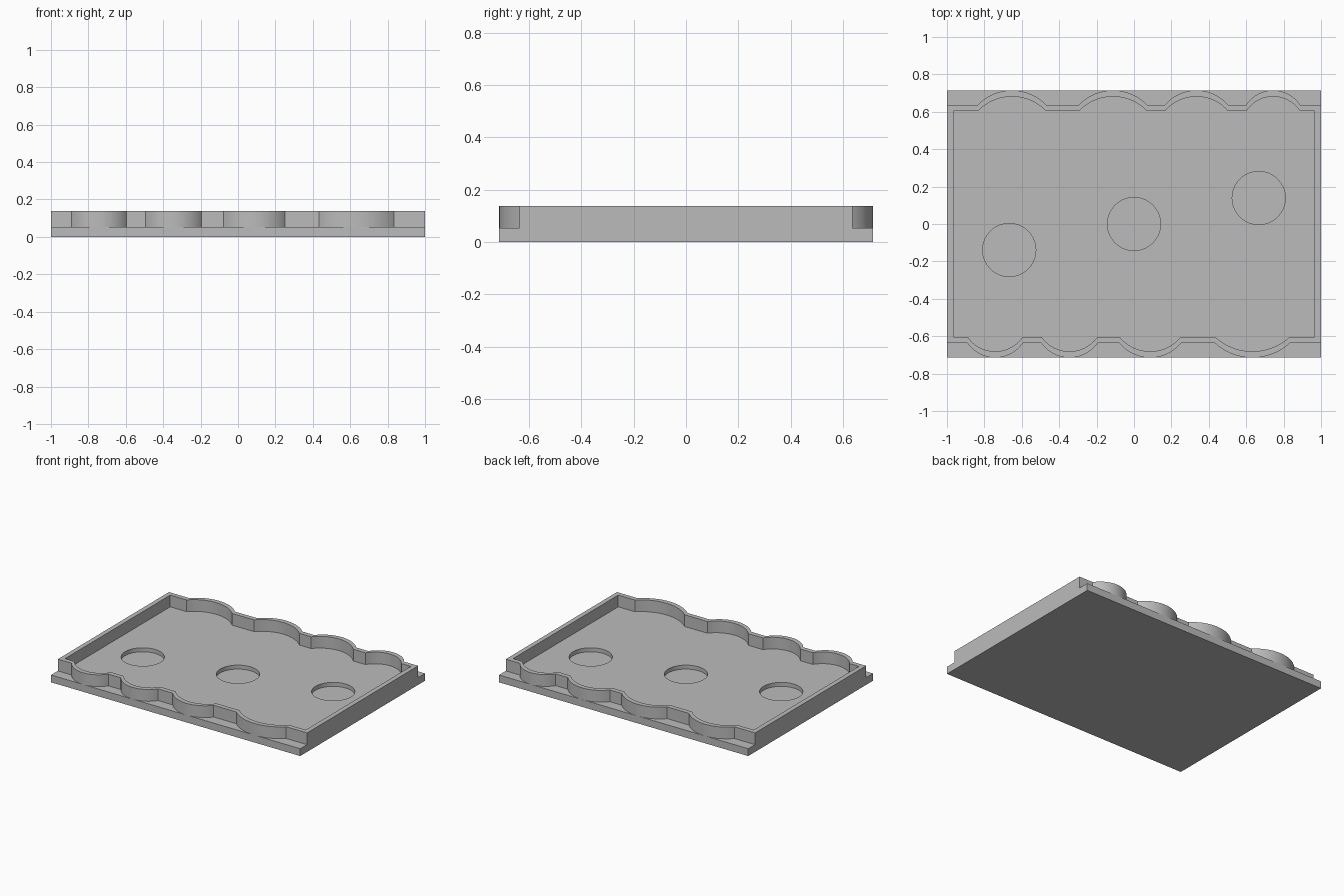
import bpy, bmesh
from math import sin, cos, atan2
from mathutils import Matrix

HALF_X, HALF_Y = 1.0, 0.715
BASE_TOP, WALL_TOP, POCKET_FLOOR = 0.053, 0.138, 0.024
WALL_Y, WALL = 0.637, 0.034
BACK_LOBES = [(-0.835, -0.47), (-0.295, 0.07), (0.165, 0.503), (0.6, 0.888)]
FRONT_LOBES = [(-0.89, -0.595), (-0.495, -0.195), (-0.078, 0.251), (0.433, 0.833)]
POCKETS = [(-0.667, -0.139), (0, 0), (0.667, 0.139)]

cube = bpy.data.objects.get("Cube")
if cube:
    bpy.data.objects.remove(cube, do_unlink=True)

grey = bpy.data.materials.new("plain grey")
grey.use_nodes = True
grey.diffuse_color = (0.5, 0.5, 0.5, 1)
grey.node_tree.nodes["Principled BSDF"].inputs["Base Color"].default_value = (0.5, 0.5, 0.5, 1)


def make_object(name, bm):
    bmesh.ops.recalc_face_normals(bm, faces=bm.faces)
    mesh = bpy.data.meshes.new(name)
    bm.to_mesh(mesh)
    bm.free()
    mesh.materials.append(grey)
    obj = bpy.data.objects.new(name, mesh)
    bpy.context.collection.objects.link(obj)
    return obj


def smooth(obj):
    bpy.ops.object.select_all(action='DESELECT')
    obj.select_set(True)
    bpy.context.view_layer.objects.active = obj
    bpy.ops.object.shade_smooth_by_angle(angle=0.5)


def lobe(x0, x1, steps=24):
    """Circular bulge reaching from the straight wall to the base edge."""
    mid, half, rise = (x0 + x1) / 2, (x1 - x0) / 2, HALF_Y - WALL_Y
    radius = (half * half + rise * rise) / (2 * rise)
    end = atan2(half, radius - rise)
    for i in range(steps + 1):
        a = end * (2 * i / steps - 1)
        yield mid + radius * sin(a), HALF_Y - radius + radius * cos(a)


def outline(half_x, inset):
    """Closed wall outline; the inner one has the lobes moved inward."""
    def side(lobes):
        points = [(-half_x, WALL_Y - inset)]
        for x0, x1 in lobes:
            points += [(x, y - inset) for x, y in lobe(x0, x1)]
        return points + [(half_x, WALL_Y - inset)]
    front = [(x, -y) for x, y in side(FRONT_LOBES)]
    return front + side(BACK_LOBES)[::-1]


# Base plate with three round blind pockets
bm = bmesh.new()
bmesh.ops.create_cube(bm, size=1, matrix=Matrix.Translation((0, 0, BASE_TOP / 2))
                      @ Matrix.Diagonal((2 * HALF_X, 2 * HALF_Y, BASE_TOP, 1)))
base = make_object("base_plate", bm)

bm = bmesh.new()
for x, y in POCKETS:
    bmesh.ops.create_cone(bm, cap_ends=True, segments=64, radius1=0.142, radius2=0.142,
                          depth=0.1, matrix=Matrix.Translation((x, y, POCKET_FLOOR + 0.05)))
cutter = make_object("pocket_cutter", bm)
cutter.hide_render = True

cut = base.modifiers.new("pockets", 'BOOLEAN')
cut.operation = 'DIFFERENCE'
cut.solver = 'EXACT'
cut.object = cutter
bpy.context.view_layer.objects.active = base
bpy.ops.object.modifier_apply(modifier=cut.name)
bpy.data.objects.remove(cutter, do_unlink=True)
smooth(base)

# Scalloped rim wall: four matching loops bridged with quads
bm = bmesh.new()
outer, inner = outline(HALF_X, 0), outline(HALF_X - WALL, WALL)
loops = [[bm.verts.new((x, y, z)) for x, y in points]
         for points, z in ((outer, BASE_TOP), (outer, WALL_TOP),
                           (inner, WALL_TOP), (inner, BASE_TOP))]
for a, b in zip(loops, loops[1:] + loops[:1]):
    for i in range(len(a)):
        bm.faces.new((a[i - 1], a[i], b[i], b[i - 1]))
smooth(make_object("rim_wall", bm))
